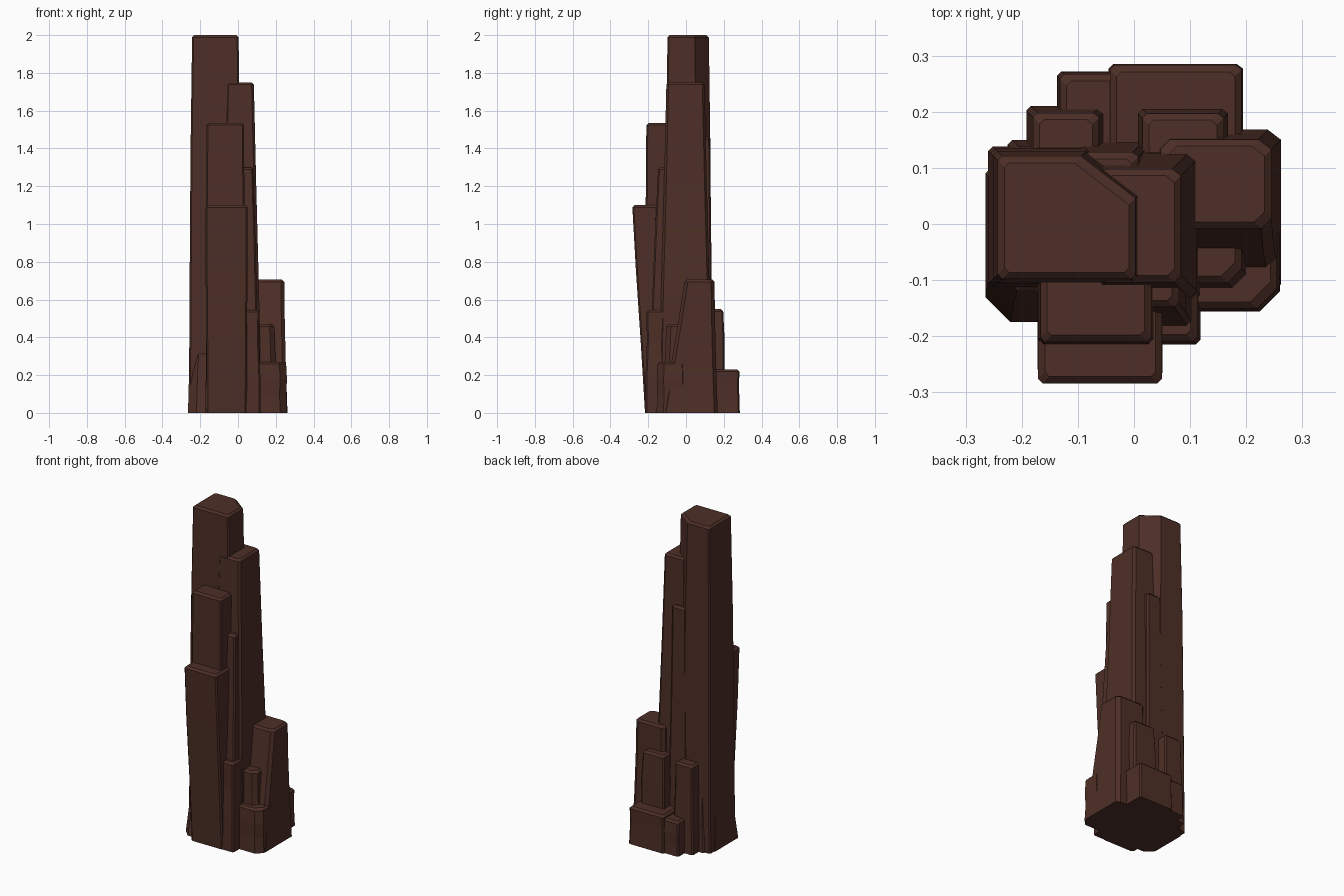
import bpy, bmesh, random

if "Cube" in bpy.data.objects:
    bpy.data.objects.remove(bpy.data.objects["Cube"])

random.seed(4)
rock = bpy.data.materials.new("dark_rock")
rock.diffuse_color = (0.075, 0.028, 0.02, 1)
rock.use_nodes = True
rock.node_tree.nodes["Principled BSDF"].inputs["Base Color"].default_value = rock.diffuse_color
parts = []


def column(name, height, x0, x1, y0, y1, taper=0.005, front=0.0, cut=0.008, ne=None):
    """Tapering faceted column; front = extra lean of the front face, ne = back right corner cut."""
    ne = ne or cut
    bevel = 0.012
    bm = bmesh.new()
    rings = []
    for t in (0, 0.35, 0.7, 1, 2):
        top = t == 2
        s = min(t, 1)
        # middle rings wander slightly, the last ring bevels the top edge
        inset = taper * s + (bevel if top else 0)
        if 0 < t < 1:
            inset += random.uniform(-0.004, 0.004)
        z = height if top else s * (height - bevel)
        a, b, c, d = x0 + inset, x1 - inset, y0 + inset + front * s, y1 - inset
        rings.append([bm.verts.new((x, y, z)) for x, y in (
            (a, c + cut), (a + cut, c), (b - cut, c), (b, c + cut),
            (b, d - ne), (b - ne * 1.3, d), (a + cut, d), (a, d - cut))])
    for lo, hi in zip(rings, rings[1:]):
        for i in range(8):
            j = (i + 1) % 8
            bm.faces.new((lo[i], lo[j], hi[j], hi[i]))
    bm.faces.new(rings[0][::-1])
    bm.faces.new(rings[-1])
    bmesh.ops.triangulate(bm, faces=[f for f in bm.faces if len(f.verts) == 4])
    bmesh.ops.recalc_face_normals(bm, faces=bm.faces)
    me = bpy.data.meshes.new(name)
    bm.to_mesh(me)
    bm.free()
    me.materials.append(rock)
    ob = bpy.data.objects.new(name, me)
    bpy.context.scene.collection.objects.link(ob)
    parts.append(ob)


# Tallest spire with its flared foot
column("rock_pillar", 2.0, -0.26, 0.02, -0.115, 0.138, taper=0.017, ne=0.075)
column("spire_foot", 0.32, -0.265, 0.03, -0.175, 0.135, taper=0.012, front=0.045, cut=0.045)
# Second spire and the rib behind
column("right_spire", 1.75, -0.1, 0.122, -0.142, 0.136, taper=0.038, cut=0.012)
column("back_rib", 1.46, -0.11, 0.03, -0.03, 0.15, taper=0.022)
# Front slabs
column("front_upper_slab", 1.535, -0.172, 0.036, -0.215, 0.01)
column("front_lower_slab", 1.1, -0.167, 0.046, -0.217, 0.01, taper=-0.004, front=-0.063)
# Ribs beside the slabs
column("front_tall_rib", 1.3, -0.03, 0.112, -0.2, 0.02, taper=0.032, front=0.02)
column("front_short_rib", 0.545, -0.02, 0.118, -0.214, 0.01)
# Right buttress and its steps
column("right_buttress", 0.705, 0.03, 0.262, -0.125, 0.168, taper=0.017, front=0.1, cut=0.018)
column("right_front_step", 0.27, 0.04, 0.26, -0.156, 0.02, cut=0.036)
column("right_middle_step", 0.47, 0.03, 0.212, -0.125, 0.02, taper=0.02, cut=0.025)
# Stepped blocks at the back
column("back_block", 0.23, -0.045, 0.194, -0.02, 0.285, taper=0.002)
column("back_step", 0.55, 0.0, 0.175, -0.02, 0.212, taper=0.015)
column("back_left_rib", 0.54, -0.192, -0.05, -0.02, 0.21, taper=0.012)
column("back_left_block", 0.21, -0.137, 0.01, -0.02, 0.272)
column("left_foot", 0.45, -0.225, -0.08, -0.02, 0.15, taper=0.02)

# Fuse all columns into one solid rock
spire, others = parts[0], parts[1:]
group = bpy.data.collections.new("rock_columns")
bpy.context.scene.collection.children.link(group)
for p in others:
    bpy.context.scene.collection.objects.unlink(p)
    group.objects.link(p)
mod = spire.modifiers.new("fuse", 'BOOLEAN')
mod.operation = 'UNION'
mod.solver = 'EXACT'
mod.operand_type = 'COLLECTION'
mod.collection = group
bpy.context.view_layer.objects.active = spire
spire.select_set(True)
bpy.ops.object.modifier_apply(modifier=mod.name)
for p in others:
    bpy.data.objects.remove(p)
bpy.data.collections.remove(group)
